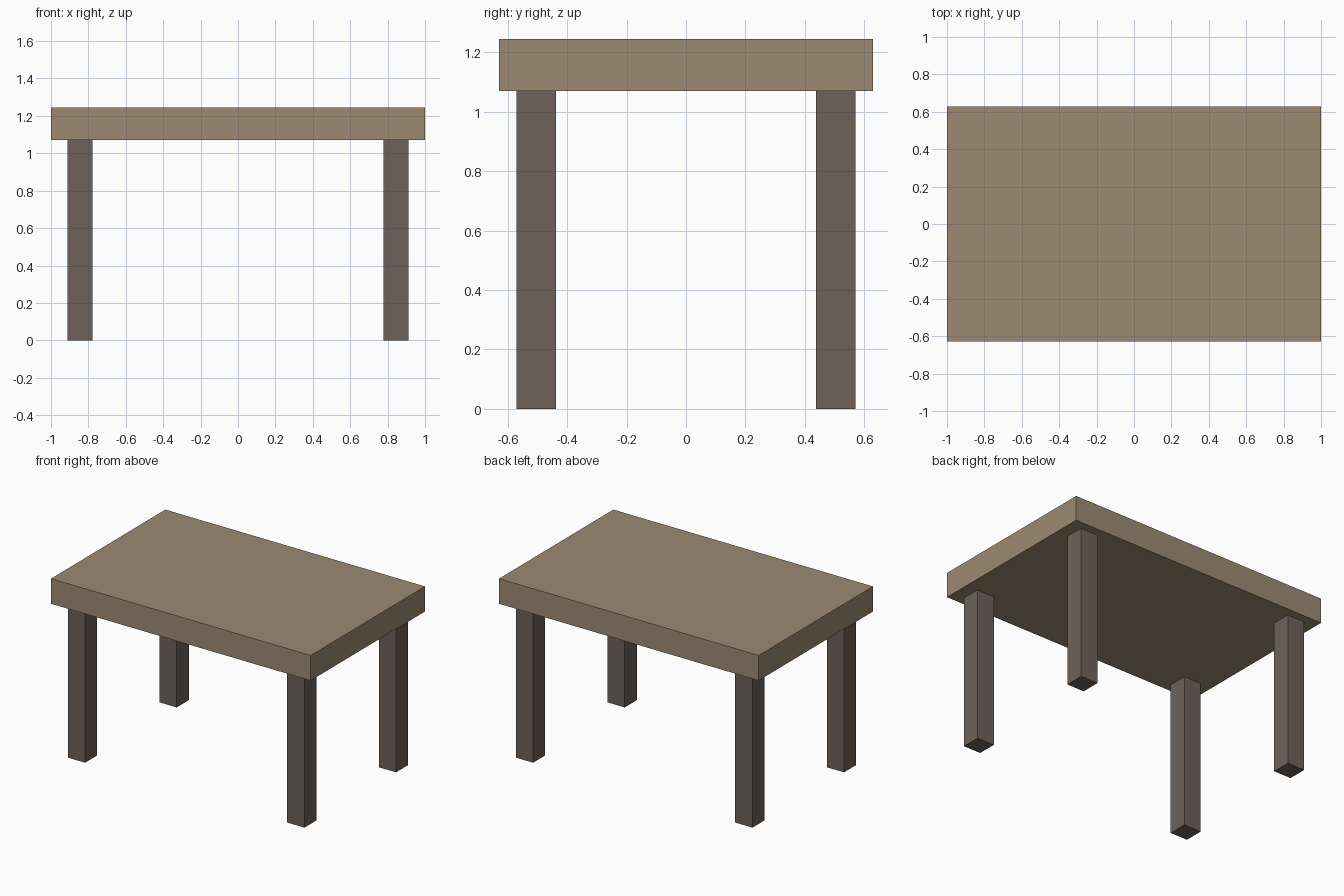
import bpy

if "Cube" in bpy.data.objects:
    bpy.data.objects.remove(bpy.data.objects["Cube"])


def material(name, color):
    mat = bpy.data.materials.new(name)
    mat.diffuse_color = (*color, 1)
    mat.use_nodes = True
    mat.node_tree.nodes["Principled BSDF"].inputs["Base Color"].default_value = mat.diffuse_color
    return mat


def box(name, center, size, mat):
    bpy.ops.mesh.primitive_cube_add(size=1, location=center)
    obj = bpy.context.object
    obj.name = name
    obj.scale = size
    bpy.ops.object.transform_apply(location=False, rotation=False, scale=True)
    obj.data.materials.append(mat)
    return obj


top_wood = material("top_wood", (0.33, 0.255, 0.17))
leg_wood = material("leg_wood", (0.157, 0.122, 0.102))

TOP_Z, UNDER_Z = 1.245, 1.07
LEG_W = 0.133

# Table top slab
box("table_top", (0, 0, (TOP_Z + UNDER_Z) / 2), (2.0, 1.258, TOP_Z - UNDER_Z), top_wood)

# Four square legs, inset from the corners
for y_name, sy in (("front", -1), ("back", 1)):
    for x_name, sx in (("left", -1), ("right", 1)):
        box(f"{y_name}_{x_name}_leg", (sx * 0.845, sy * 0.504, UNDER_Z / 2),
            (LEG_W, LEG_W, UNDER_Z), leg_wood)
